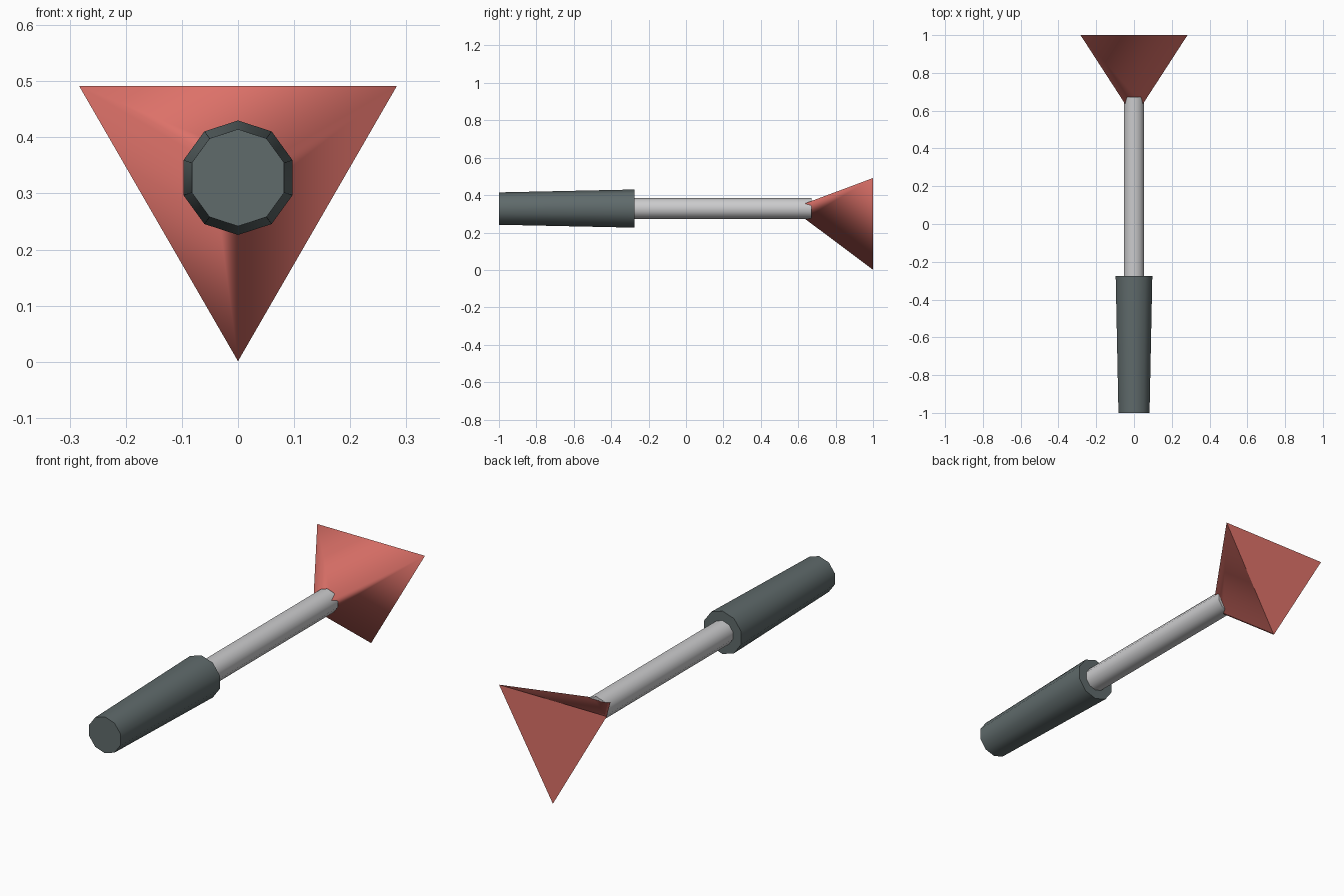
import bpy, bmesh, math

if "Cube" in bpy.data.objects:
    bpy.data.objects.remove(bpy.data.objects["Cube"])

AXIS_Z = 0.328  # height of the shared long axis


def material(name, colour):
    m = bpy.data.materials.new(name)
    m.diffuse_color = (*colour, 1.0)
    m.use_nodes = True
    m.node_tree.nodes["Principled BSDF"].inputs["Base Color"].default_value = m.diffuse_color
    return m


def frustum(name, sides, y0, r0, y1, r1, mat):
    """Capped prism along y, first corner pointing down; smooth sides, flat caps."""
    bm = bmesh.new()
    rings = []
    for y, r in ((y0, r0), (y1, r1)):
        ring = []
        for i in range(sides):
            a = 2 * math.pi * i / sides
            ring.append(bm.verts.new((r * math.sin(a), y, AXIS_Z - r * math.cos(a))))
        rings.append(ring)
    near, far = rings
    for i in range(sides):
        j = (i + 1) % sides
        bm.faces.new((near[i], near[j], far[j], far[i])).smooth = True
    for ring in rings:
        bm.faces.new(ring).smooth = False
    bmesh.ops.recalc_face_normals(bm, faces=bm.faces[:])
    me = bpy.data.meshes.new(name)
    bm.to_mesh(me)
    bm.free()
    me.materials.append(mat)
    ob = bpy.data.objects.new(name, me)
    bpy.context.collection.objects.link(ob)
    return ob


dark_grey = material("dark_grey", (0.115, 0.145, 0.147))
light_grey = material("light_grey", (0.60, 0.60, 0.61))
red = material("red", (0.72, 0.165, 0.14))

# Tapered grip, straight shaft and flared three-sided head
frustum("handle", 10, -1.0, 0.0865, -0.275, 0.102, dark_grey)
frustum("shaft", 10, -0.30, 0.057, 0.672, 0.057, light_grey)
frustum("head", 3, 0.635, 0.054, 1.0, 0.327, red)
